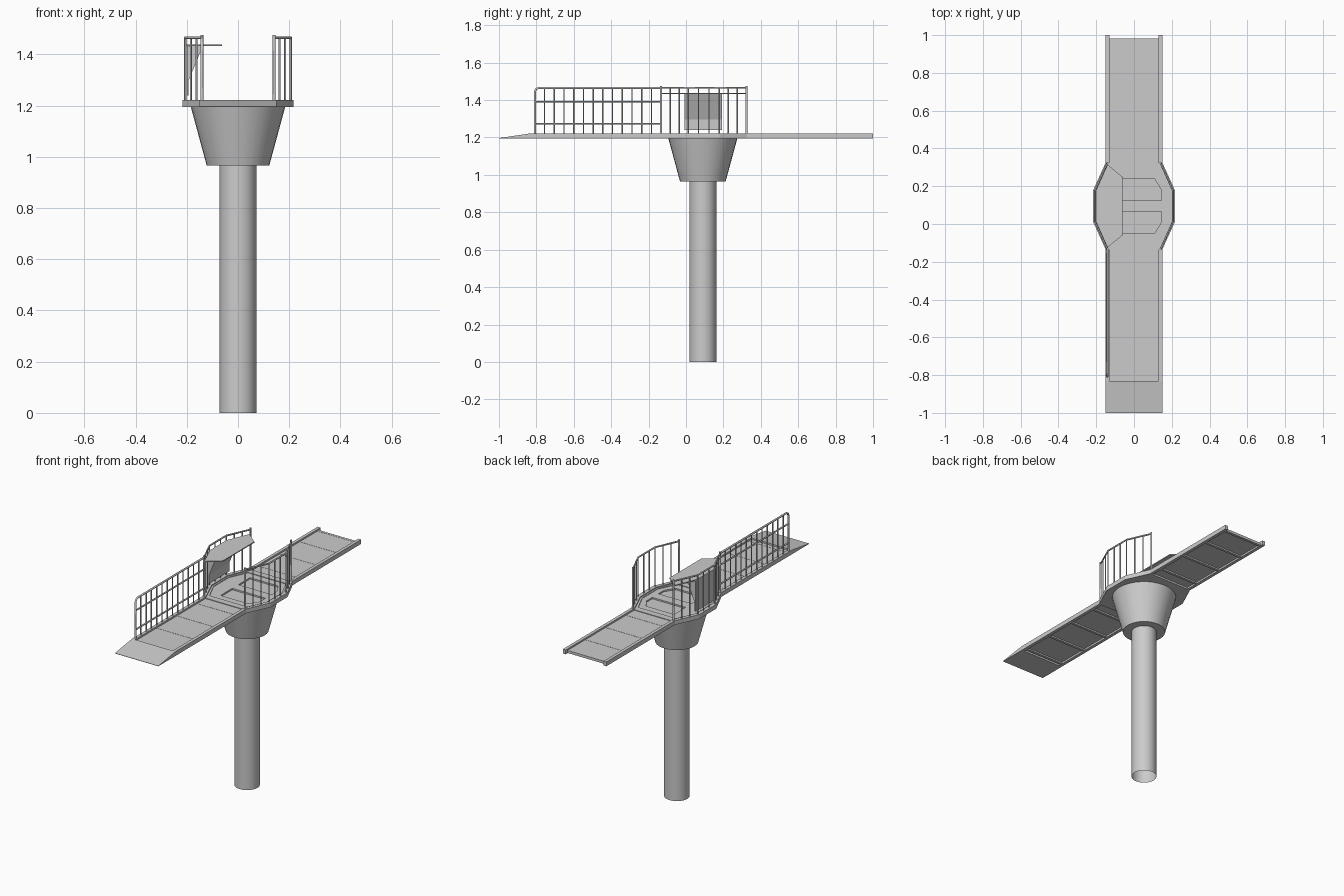
import bpy, bmesh, math
from mathutils import Vector

if "Cube" in bpy.data.objects:
    bpy.data.objects.remove(bpy.data.objects["Cube"])

CY = 0.095            # platform centre in y
Z0, ZT, TOP = 1.195, 1.222, 1.465


def mesh_object(name, bm):
    bmesh.ops.recalc_face_normals(bm, faces=bm.faces)
    me = bpy.data.meshes.new(name)
    bm.to_mesh(me)
    bm.free()
    ob = bpy.data.objects.new(name, me)
    bpy.context.collection.objects.link(ob)
    return ob


def prism(name, pts, vec):
    """Extrude a closed 3D outline along vec."""
    bm = bmesh.new()
    f = bm.faces.new([bm.verts.new(p) for p in pts])
    r = bmesh.ops.extrude_face_region(bm, geom=[f])
    bmesh.ops.translate(bm, vec=vec, verts=[v for v in r["geom"] if isinstance(v, bmesh.types.BMVert)])
    return mesh_object(name, bm)


def flat(name, pts, z0, z1):
    return prism(name, [(x, y, z0) for x, y in pts], (0, 0, z1 - z0))


def box(name, x0, x1, y0, y1, z0, z1):
    return flat(name, [(x0, y0), (x1, y0), (x1, y1), (x0, y1)], z0, z1)


def tubes(name, paths, r):
    """Several round bars in one curve object."""
    cu = bpy.data.curves.new(name, 'CURVE')
    cu.dimensions = '3D'
    cu.bevel_depth = r
    cu.bevel_resolution = 1
    cu.use_fill_caps = True
    for p in paths:
        s = cu.splines.new('POLY')
        s.points.add(len(p) - 1)
        for pt, c in zip(s.points, p):
            pt.co = (*c, 1)
    ob = bpy.data.objects.new(name, cu)
    bpy.context.collection.objects.link(ob)
    return ob


def cone(name, r1, r2, z0, z1, caps):
    bpy.ops.mesh.primitive_cone_add(vertices=32, radius1=r1, radius2=r2, depth=z1 - z0,
                                    end_fill_type=caps, location=(0, 0.09, (z0 + z1) / 2))
    bpy.context.object.name = name
    bpy.ops.object.shade_smooth_by_angle(angle=math.radians(35))


def octagon(a, b, ya, yb):
    """Elongated octagon outline: widest a within ya, narrow b at yb."""
    right = [(b, CY - yb), (a, CY - ya), (a, CY + ya), (b, CY + yb)]
    return right + [(-x, y) for x, y in reversed(right)]


# pillar and flared head
cone("pillar", 0.072, 0.072, 0, 0.97, 'NOTHING')
cone("pillar_head", 0.122, 0.185, 0.965, Z0 + 0.002, 'NGON')

# platform floor with recessed field and two slots
floor = flat("platform_floor", octagon(0.215, 0.147, 0.083, 0.23), Z0, 1.216)
slot = [(-0.085, 0.03), (0.145, 0.03), (0.145, 0.085), (0.108, 0.145), (-0.085, 0.145)]
cutters = [flat("field_cutter", octagon(0.183, 0.13, 0.075, 0.19), 1.212, 1.25)]
for s in (1, -1):
    cutters.append(flat("slot_cutter", [(x, CY + s * y) for x, y in slot], 1.203, 1.24))
for c in cutters:
    c.hide_render = True
    c.hide_viewport = True
    m = floor.modifiers.new("cut", 'BOOLEAN')
    m.object = c
    m.solver = 'EXACT'

# raised rim on both sides of the platform
outer = octagon(0.217, 0.15, 0.083, 0.23)[:4]
inner = octagon(0.193, 0.128, 0.078, 0.23)[:4]
for s, n in ((1, "right"), (-1, "left")):
    flat(n + "_platform_rim", [(s * x, y) for x, y in outer + inner[::-1]], Z0, ZT)

# front and back walkways: side beams, thin deck, cross bars
for n, y0, y1, bars in (("front", -0.83, CY - 0.225, (-0.81, -0.61, -0.41, -0.21)),
                        ("back", CY + 0.225, 1.0, (0.40, 0.60, 0.80, 0.975))):
    for s in (1, -1):
        a, b = sorted((s * 0.13, s * 0.15))
        box(n + "_walkway_beam", a, b, y0, y1, Z0, ZT)
    e = y1 - 0.02 if n == "back" else y1
    box(n + "_walkway_deck", -0.131, 0.131, y0, e, 1.206, 1.212)
    for y in bars:
        box(n + "_walkway_bar", -0.131, 0.131, y - 0.008, y + 0.008, Z0 + 0.002, 1.213)

# tapered entry wedge at the front
prism("entry_wedge", [(-0.15, -0.83, Z0), (-0.15, -0.83, ZT), (-0.15, -1.0, Z0 + 0.002),
                      (-0.15, -1.0, Z0)], (0.3, 0, 0))

# platform guard rails following the octagon
path = [Vector((x, y)) for x, y in octagon(0.206, 0.141, 0.083, 0.228)[:4]]
for s, n in ((1, "right"), (-1, "left")):
    spots = [a.lerp(b, i / 3) for a, b in zip(path, path[1:]) for i in range(3)][1:]
    tubes(n + "_guard_balusters", [[(s * p.x, p.y, ZT - 0.01), (s * p.x, p.y, TOP)] for p in spots], 0.004)
    tubes(n + "_guard_top_rail", [[(s * p.x, p.y, TOP) for p in path]], 0.005)
    tubes(n + "_guard_end_posts", [[(s * p.x, p.y, ZT - 0.01), (s * p.x, p.y, TOP + 0.01)]
                                   for p in (path[0], path[-1])], 0.006)

# handrail along the left side of the front walkway
X, YA, YB = -0.141, -0.808, CY - 0.228
tubes("walkway_top_rail", [[(X, YA, ZT - 0.005), (X, YA, TOP - 0.02), (X, YA + 0.006, TOP - 0.006),
                            (X, YA + 0.02, TOP), (X, YB, TOP)]], 0.006)
tubes("walkway_middle_rails", [[(X, YA, z), (X, YB, z)] for z in (1.392, 1.273)], 0.005)
ys = [YA + (YB - YA) * i / 13 for i in range(1, 13)]
tubes("walkway_balusters", [[(X, y, ZT - 0.005), (X, y, TOP)] for y in ys], 0.004)

# console shelf and its support on the left guard
half = [(-0.062, 0.155), (-0.143, 0.222), (-0.203, 0.083)]
flat("console_shelf", [(x, CY + y) for x, y in half] + [(x, CY - y) for x, y in half[::-1]], 1.432, 1.438)
prof = [(-0.2, 1.24), (-0.2, 1.433), (-0.137, 1.433), (-0.194, 1.295), (-0.194, 1.24)]
prism("console_support", [(x, CY - 0.103, z) for x, z in prof], (0, 0.2, 0))
